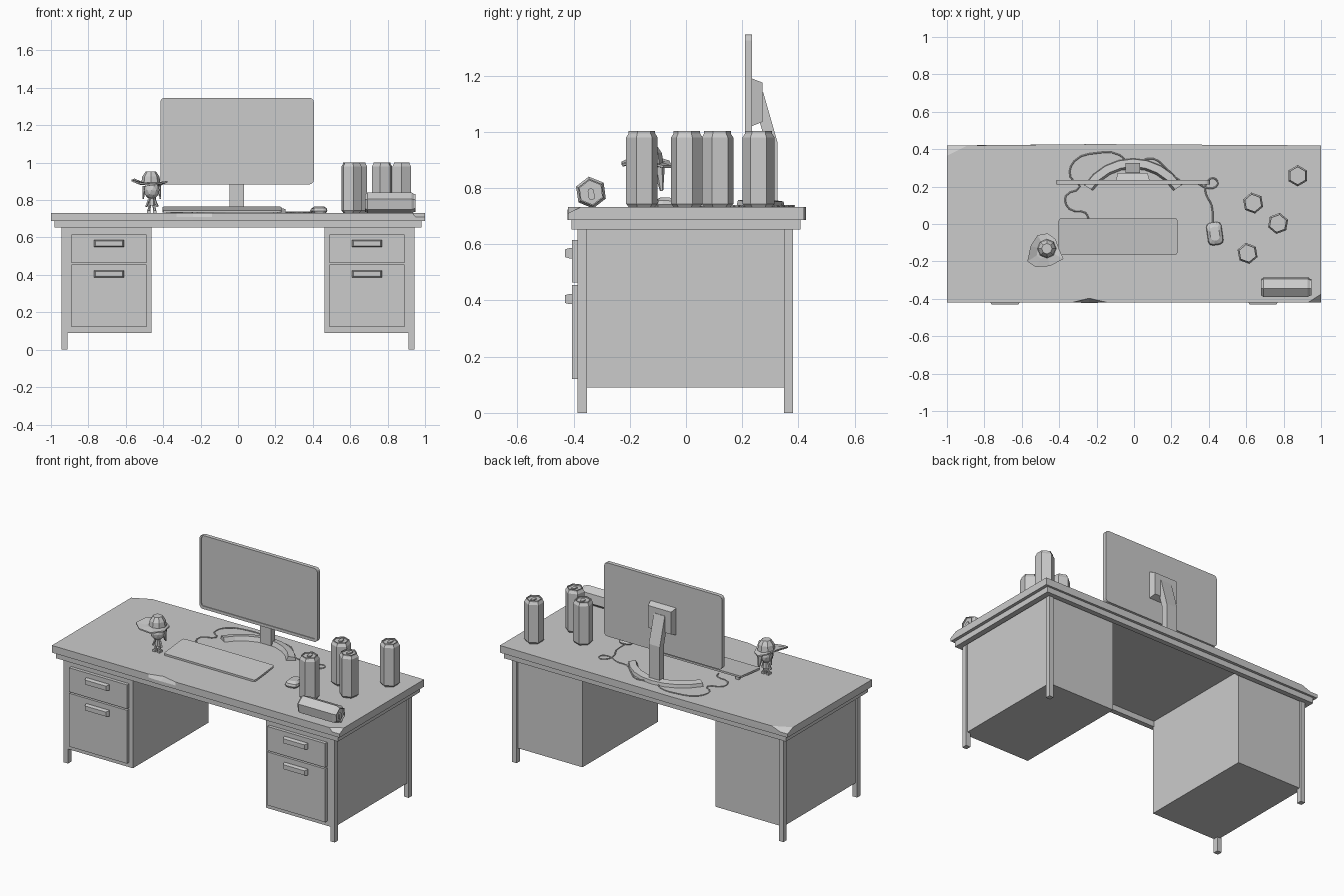
import bpy, bmesh
from math import sin, cos, pi, radians
from mathutils import Vector, Matrix

if "Cube" in bpy.data.objects:
    bpy.data.objects.remove(bpy.data.objects["Cube"])


def finish(name, bm, mat=None):
    if mat is not None:
        bm.transform(mat)
    bmesh.ops.recalc_face_normals(bm, faces=bm.faces[:])
    me = bpy.data.meshes.new(name)
    bm.to_mesh(me)
    bm.free()
    ob = bpy.data.objects.new(name, me)
    bpy.context.scene.collection.objects.link(ob)
    return ob


def loft(name, rings, mat=None):
    """Skin a stack of equal-length rings and cap both ends."""
    bm = bmesh.new()
    vs = [[bm.verts.new(p) for p in r] for r in rings]
    n = len(rings[0])
    for a, b in zip(vs, vs[1:]):
        for i in range(n):
            j = (i + 1) % n
            bm.faces.new((a[i], a[j], b[j], b[i]))
    bm.faces.new(vs[0])
    bm.faces.new(vs[-1])
    return finish(name, bm, mat)


def box(name, x0, x1, y0, y1, z0, z1):
    return loft(name, [[(x0, y0, z), (x1, y0, z), (x1, y1, z), (x0, y1, z)] for z in (z0, z1)])


def rod(name, p, q, r0, r1, n=6):
    """Tapered prism between two points."""
    p, q = Vector(p), Vector(q)
    rot = (q - p).to_track_quat('Z', 'Y').to_matrix().to_4x4()
    rings = [[(r * cos(2 * pi * i / n), r * sin(2 * pi * i / n), z) for i in range(n)]
             for r, z in ((r0, 0), (r1, (q - p).length))]
    return loft(name, rings, Matrix.Translation(p) @ rot)


def rrect(cx, cy, w, h, r, seg=3):
    """Rounded rectangle outline in 2D."""
    pts = []
    for k, (sx, sy) in enumerate(((1, 1), (-1, 1), (-1, -1), (1, -1))):
        for i in range(seg + 1):
            a = pi / 2 * (k + i / seg)
            pts.append((cx + sx * (w / 2 - r) + r * cos(a), cy + sy * (h / 2 - r) + r * sin(a)))
    return pts


# Worn desk top: the upper outline is chipped at two corners and mid front
low = [(-1, -.42), (-.33, -.42), (-.24, -.422), (-.14, -.42), (.95, -.42), (1, -.42),
       (1, .42), (-.2, .427), (-.95, .42), (-1, .42)]
top = [(-1, -.42), (-.33, -.42), (-.24, -.397), (-.14, -.42), (.93, -.42), (1, -.375),
       (1, .42), (-.2, .427), (-.89, .42), (-1, .365)]
loft("desk_top", [[(x, y, .687) for x, y in low],
                  [(x, y, .71) for x, y in low],
                  [(x, y, .732) for x, y in top]])

# Apron frame under the top
for s, n in ((-1, "front"), (1, "back")):
    box("apron_" + n, -.98, .98, min(s * .375, s * .407), max(s * .375, s * .407), .652, .687)

# Legs, pedestals, drawers and handles, mirrored left and right
for s, n in ((-1, "left"), (1, "right")):
    def mbox(name, a, b, *rest):
        return box(name + "_" + n, min(s * a, s * b), max(s * a, s * b), *rest)
    mbox("apron_side", .945, .98, -.375, .375, .652, .687)
    mbox("front_leg", .912, .943, -.386, -.353, 0, .687)
    mbox("back_leg", .912, .943, .348, .38, 0, .687)
    mbox("pedestal", .462, .933, -.384, .368, .09, .687)
    for d, z0, z1, zh in (("upper", .464, .615, .568), ("lower", .12, .455, .405)):
        mbox(d + "_drawer", .488, .89, -.405, -.38, z0, z1)
        loft(d + "_handle_" + n,
             [[(s * .69 + i * w, y, zh + k * h) for i, k in ((-1, -1), (1, -1), (1, 1), (-1, 1))]
              for y, w, h in ((-.404, .081, .018), (-.415, .081, .018), (-.43, .072, .014))])

# Monitor shell with recessed screen
outer = rrect(-.005, 1.115, .82, .462, .022)
inner = rrect(-.005, 1.12, .796, .436, .014)
loft("monitor", [[(x, y, z) for x, z in o]
                 for o, y in ((outer, .235), (outer, .21), (inner, .21), (inner, .215))])
loft("monitor_mount", [[(-.007 + i * w, y, 1.105 + k * h) for i, k in ((-1, -1), (1, -1), (1, 1), (-1, 1))]
                       for y, w, h in ((.234, .09, .085), (.272, .08, .07))])
# Bent neck
neck = [(.255, 1.14), (.275, 1.14), (.325, .965), (.325, .735), (.285, .735), (.285, .955), (.255, 1.06)]
loft("monitor_neck", [[(x, y, z) for y, z in neck] for x in (-.045, .031)])
# Curved foot
foot = []
for i in range(9):
    a = radians(-57 + 114 * i / 8)
    foot.append([(-.005 + r * sin(a), .039 + r * cos(a), z)
                 for r, z in ((.312, .731), (.308, .752), (.268, .758), (.256, .731))])
loft("monitor_foot", foot)

# Tilted keyboard with rear feet
kb = rrect(-.085, -.067, .635, .195, .012, 2)
loft("keyboard", [[(x, y, z + (y + .165) * .1) for x, y in kb] for z in (.733, .745)])
for x in (-.37, .2):
    box("keyboard_foot", x - .012, x + .012, .005, .02, .731, .755)

# Mouse
mm = Matrix.Translation((.432, -.052, 0)) @ Matrix.Rotation(radians(8), 4, 'Z')
loft("mouse", [[(x, y, z - y * t) for x, y in rrect(0, 0, w, h, .022, 2)]
               for w, h, z, t in ((.07, .115, .732, 0), (.082, .122, .742, 0),
                                  (.076, .112, .754, .05), (.05, .075, .765, .05))], mm)


# Cables lying on the desk
def cable(name, pts):
    cu = bpy.data.curves.new(name, 'CURVE')
    cu.dimensions = '3D'
    cu.bevel_depth = .004
    cu.bevel_resolution = 0
    cu.resolution_u = 3
    sp = cu.splines.new('BEZIER')
    sp.bezier_points.add(len(pts) - 1)
    for b, (x, y) in zip(sp.bezier_points, pts):
        b.co = (x, y, .736)
        b.handle_left_type = b.handle_right_type = 'AUTO'
    bpy.context.scene.collection.objects.link(bpy.data.objects.new(name, cu))


cable("keyboard_cable", [(-.24, .02), (-.26, .06), (-.345, .08), (-.365, .15), (-.29, .2), (-.34, .25),
                         (-.32, .335), (-.195, .38), (-.08, .37), (-.03, .32)])
cable("mouse_cable", [(.42, 0), (.415, .1), (.385, .16), (.385, .215), (.425, .245), (.447, .212),
                      (.405, .19), (.32, .225), (.25, .23), (.18, .29), (.1, .35), (.02, .33)])


# Six-sided drink cans with recessed lid and pull tab
def can(name, mat):
    prof = ((.047, 0), (.057, .012), (.057, .248), (.048, .262), (.048, .27), (.043, .27), (.043, .262))
    loft(name, [[(r * cos(i * pi / 3), r * sin(i * pi / 3), z) for i in range(6)] for r, z in prof], mat)
    tab = rrect(.006, 0, .04, .022, .008, 2)
    loft(name + "_tab", [[(x, y, z) for x, y in tab] for z in (.261, .269)], mat)


for i, (x, y, a) in enumerate(((.875, .258, 90), (.637, .112, 100), (.77, .003, 80), (.607, -.157, 100))):
    can(f"can_{i + 1}", Matrix.Translation((x, y, .732)) @ Matrix.Rotation(radians(a), 4, 'Z'))
can("fallen_can", Matrix.Translation((.68, -.338, .784)) @ Matrix.Rotation(pi / 2, 4, 'Y')
    @ Matrix.Rotation(radians(8), 4, 'Z'))

# Small hatted figurine
fx, fy = -.461, -.137
brim = [(-.57, -.2, .908), (-.527, -.23, .893), (-.45, -.225, .885), (-.377, -.187, .902), (-.4, -.135, .892),
        (-.42, -.08, .88), (-.463, -.05, .88), (-.516, -.06, .898), (-.553, -.118, .915)]
hub = [(fx - .005 + (x - fx) * .5, fy + (y - fy) * .5, .888) for x, y, z in brim]
loft("figurine_hat_brim", [[(x, y, z - .008) for x, y, z in hub], [(x, y, z - .008) for x, y, z in brim],
                           brim, [(x, y, z + .006) for x, y, z in hub]])
loft("figurine_hat_crown", [[(fx - .005 + r * cos(i * pi / 4), fy + .005 + r * sin(i * pi / 4), z)
                             for i in range(8)] for r, z in ((.052, .885), (.046, .925), (.028, .952))])
bm = bmesh.new()
bmesh.ops.create_icosphere(bm, subdivisions=2, radius=.045)
finish("figurine_head", bm, Matrix.Translation((fx, fy, .852)) @ Matrix.Diagonal((.95, 1, 1.05, 1)))
rod("figurine_torso", (fx, fy, .77), (fx, fy, .815), .02, .014)
rod("figurine_hair", (fx + .01, fy + .04, .88), (fx + .015, fy + .05, .79), .022, .006)
for s, n in ((-1, "left"), (1, "right")):
    rod("figurine_arm_" + n, (fx + s * .013, fy, .81), (fx + s * .03, fy - .006, .765), .006, .007, 5)
    rod("figurine_leg_" + n, (fx + s * .01, fy, .78), (fx + s * .016, fy, .74), .009, .007, 5)
    box("figurine_shoe_" + n, fx + s * .016 - .009, fx + s * .016 + .009, fy - .018, fy + .01, .731, .744)
    rod("figurine_braid_" + n, (fx + s * .04, fy + .012, .875), (fx + s * .046, fy + .012, .805), .01, .004, 5)
